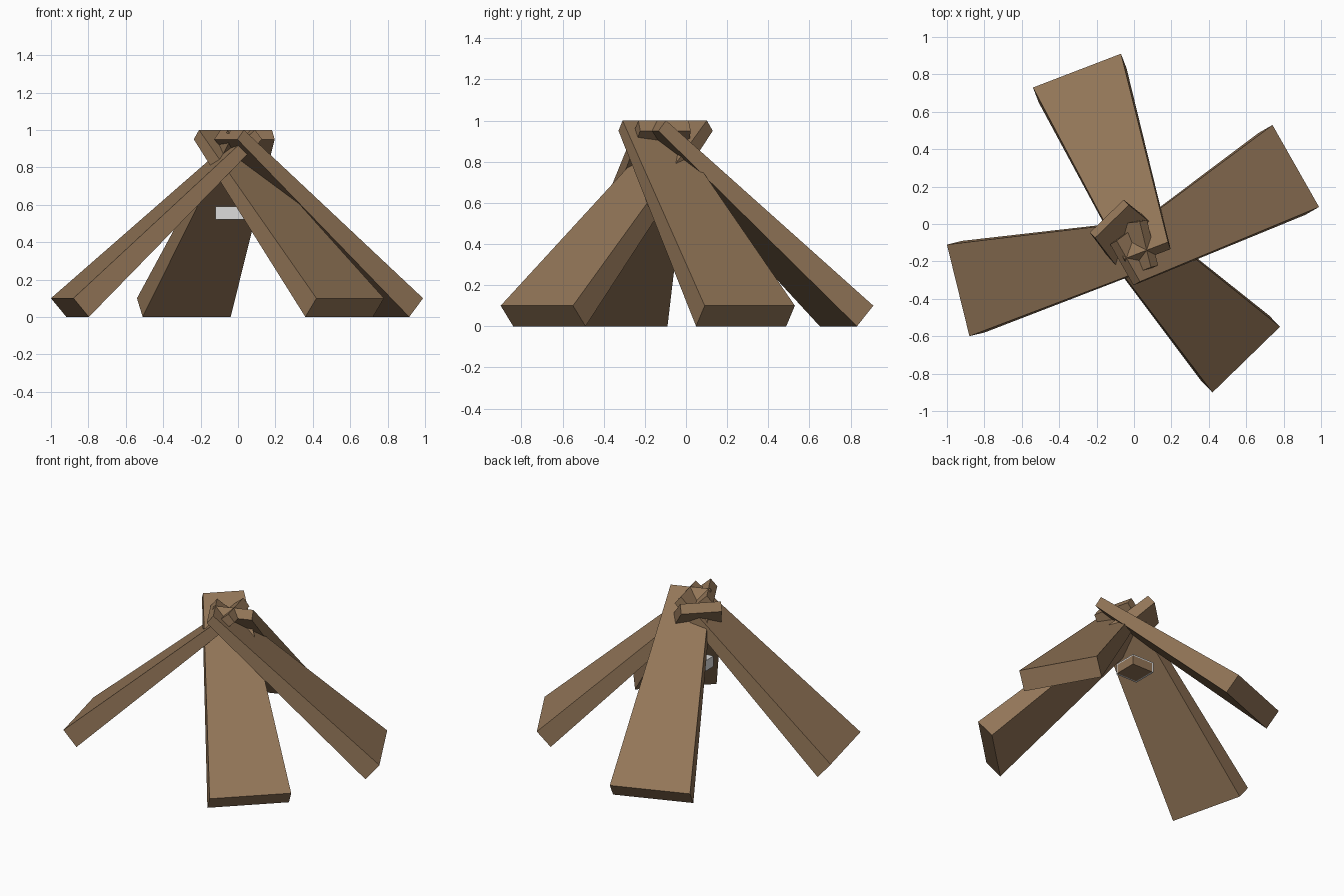
import bpy, bmesh, math
from mathutils import Vector

if "Cube" in bpy.data.objects:
    bpy.data.objects.remove(bpy.data.objects["Cube"])


def material(name, rgb):
    m = bpy.data.materials.new(name)
    m.diffuse_color = (*rgb, 1)
    m.use_nodes = True
    m.node_tree.nodes["Principled BSDF"].inputs["Base Color"].default_value = m.diffuse_color
    return m


WOOD = material("brown wood", (0.29, 0.18, 0.097))
GREY = material("light grey", (0.72, 0.72, 0.72))


def finish(name, bm, mat):
    bmesh.ops.recalc_face_normals(bm, faces=bm.faces)
    me = bpy.data.meshes.new(name)
    bm.to_mesh(me)
    bm.free()
    me.materials.append(mat)
    ob = bpy.data.objects.new(name, me)
    bpy.context.collection.objects.link(ob)
    return ob


# Side profile of a leaning tapered log: inward distance, height, half width
PROFILE = [(0, 0.10, 0.252), (0.085, 0, 0.252),
           (1.07, 0.95, 0.126), (1.03, 1.0, 0.126)]


def log(name, foot, angle):
    """Tapered log whose outer foot edge is at foot, leaning against the angle."""
    a = math.radians(angle)
    inward = Vector((-math.cos(a), -math.sin(a), 0))
    side = Vector((-math.sin(a), math.cos(a), 0))
    base = Vector((*foot, 0))
    bm = bmesh.new()
    rings = [[bm.verts.new(base + inward * r + side * w * s + Vector((0, 0, z)))
              for r, z, w in PROFILE] for s in (-1, 1)]
    for ring in rings:
        bm.faces.new(ring)
    for i in range(4):
        j = (i + 1) % 4
        bm.faces.new((rings[0][i], rings[0][j], rings[1][j], rings[1][i]))
    return finish(name, bm, WOOD)


def box(name, centre, size, mat):
    bm = bmesh.new()
    bmesh.ops.create_cube(bm, size=1)
    bmesh.ops.scale(bm, vec=size, verts=bm.verts)
    bmesh.ops.translate(bm, vec=centre, verts=bm.verts)
    return finish(name, bm, mat)


# Four logs crossing at the top
log("back_log", (-0.305, 0.82), 111)
log("right_log", (0.865, 0.31), 29.6)
log("front_log", (0.60, -0.725), -45.8)
log("left_log", (-0.94, -0.355), 193.8)

# Small block hung under the crossing, with a wooden core showing behind and below
box("grey_block", (-0.04, -0.04, 0.555), (0.16, 0.16, 0.07), GREY)
box("wooden_core", (-0.031, -0.031, 0.548), (0.15, 0.15, 0.06), WOOD)
